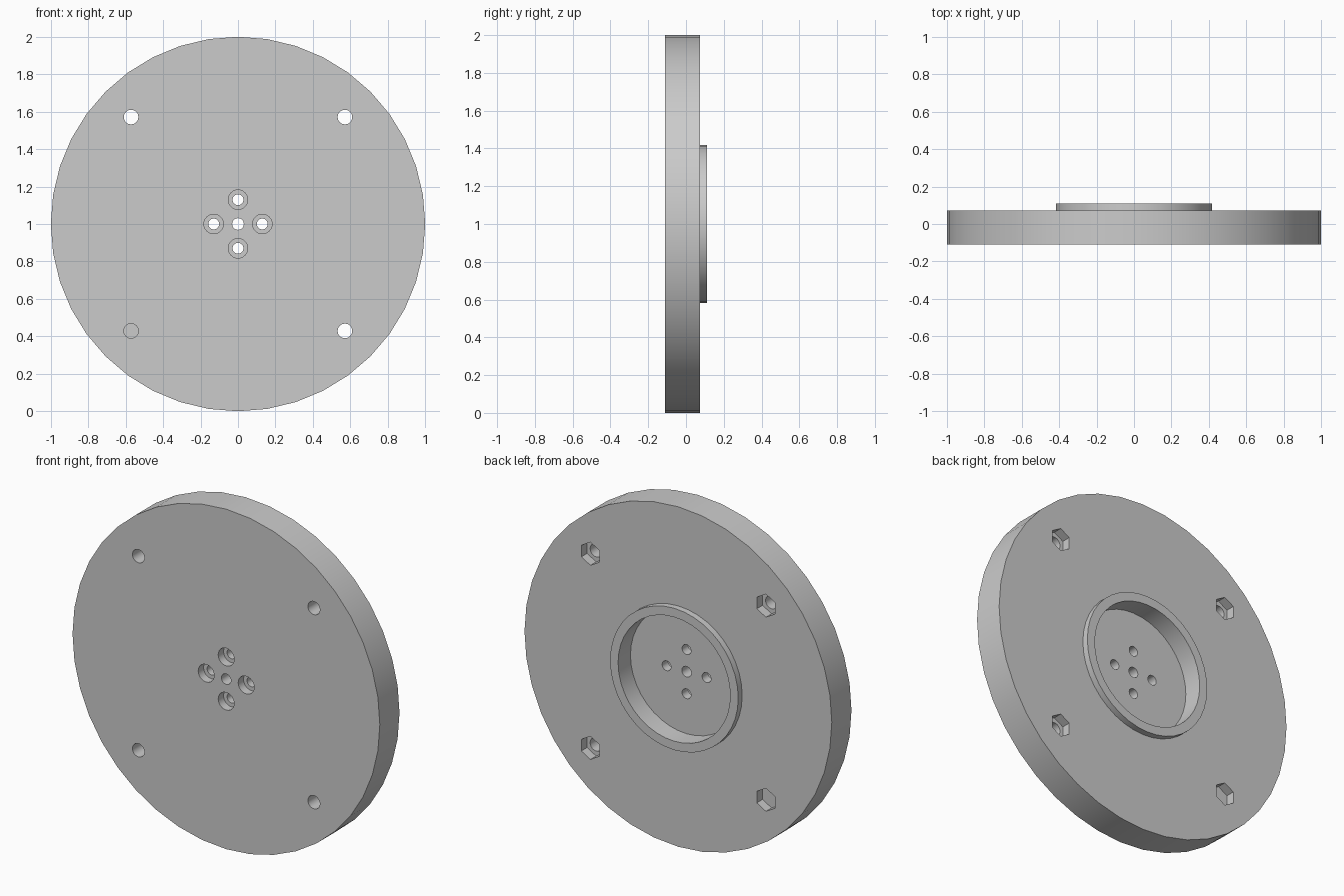
import bpy, bmesh, math
from mathutils import Matrix

if "Cube" in bpy.data.objects:
    bpy.data.objects.remove(bpy.data.objects["Cube"])

FRONT, BACK, LIP, FLOOR = -0.11, 0.073, 0.11, -0.005

grey = bpy.data.materials.new("plain grey")
grey.use_nodes = True
grey.diffuse_color = (0.6, 0.6, 0.6, 1)
grey.node_tree.nodes["Principled BSDF"].inputs["Base Color"].default_value = grey.diffuse_color


def make_object(name, bm):
    bmesh.ops.recalc_face_normals(bm, faces=bm.faces)
    mesh = bpy.data.meshes.new(name)
    bm.to_mesh(mesh)
    bm.free()
    mesh.materials.append(grey)
    obj = bpy.data.objects.new(name, mesh)
    bpy.context.collection.objects.link(obj)
    return obj


def lathe(name, profile, sides):
    """Spin (radius, y) points about the wheel axis."""
    bm = bmesh.new()
    rings = []
    for r, y in profile:
        rings.append([bm.verts.new((r * math.sin(math.tau * i / sides), y,
                                    1 + r * math.cos(math.tau * i / sides)))
                      for i in range(sides)])
    for a, b in zip(rings, rings[1:]):
        for i in range(sides):
            j = (i + 1) % sides
            bm.faces.new((a[i], a[j], b[j], b[i]))
    bm.faces.new(rings[0])
    bm.faces.new(rings[-1])
    return make_object(name, bm)


def cut(x, z, radius, y0, y1, sides=24):
    """Remove a round or hexagonal prism running along y."""
    bm = bmesh.new()
    place = Matrix.Translation((x, (y0 + y1) / 2, z)) @ Matrix.Rotation(math.pi / 2, 4, "X")
    bmesh.ops.create_cone(bm, cap_ends=True, segments=sides, radius1=radius,
                          radius2=radius, depth=y1 - y0, matrix=place)
    cutter = make_object("hole_cutter", bm)
    cutter.hide_render = True
    mod = disc.modifiers.new("hole", "BOOLEAN")
    mod.operation, mod.solver, mod.object = "DIFFERENCE", "EXACT", cutter
    bpy.ops.object.modifier_apply(modifier=mod.name)
    bpy.data.objects.remove(cutter)


# Disc with raised collar and round recess at the back
disc = lathe("disc_with_collar", [(1, FRONT), (1, BACK), (0.417, BACK), (0.417, LIP),
                                  (0.365, LIP), (0.365, FLOOR)], 40)
bpy.context.view_layer.objects.active = disc
disc.select_set(True)

# Centre hole, and four screw holes counterbored from the front
cut(0, 1, 0.031, -0.2, 0.2)
for x, z in ((1, 0), (-1, 0), (0, 1), (0, -1)):
    cut(0.13 * x, 1 + 0.13 * z, 0.029, -0.2, 0.2)
    cut(0.13 * x, 1 + 0.13 * z, 0.052, -0.2, -0.06)

# Four outer bolt holes with hexagonal nut pockets at the back
for x in (-0.571, 0.571):
    for z in (-0.571, 0.571):
        cut(x, 1 + z, 0.039, -0.2, 0.2)
        cut(x, 1 + z, 0.068, 0.02, 0.2, 6)

bpy.ops.object.shade_smooth_by_angle(angle=math.radians(30))
